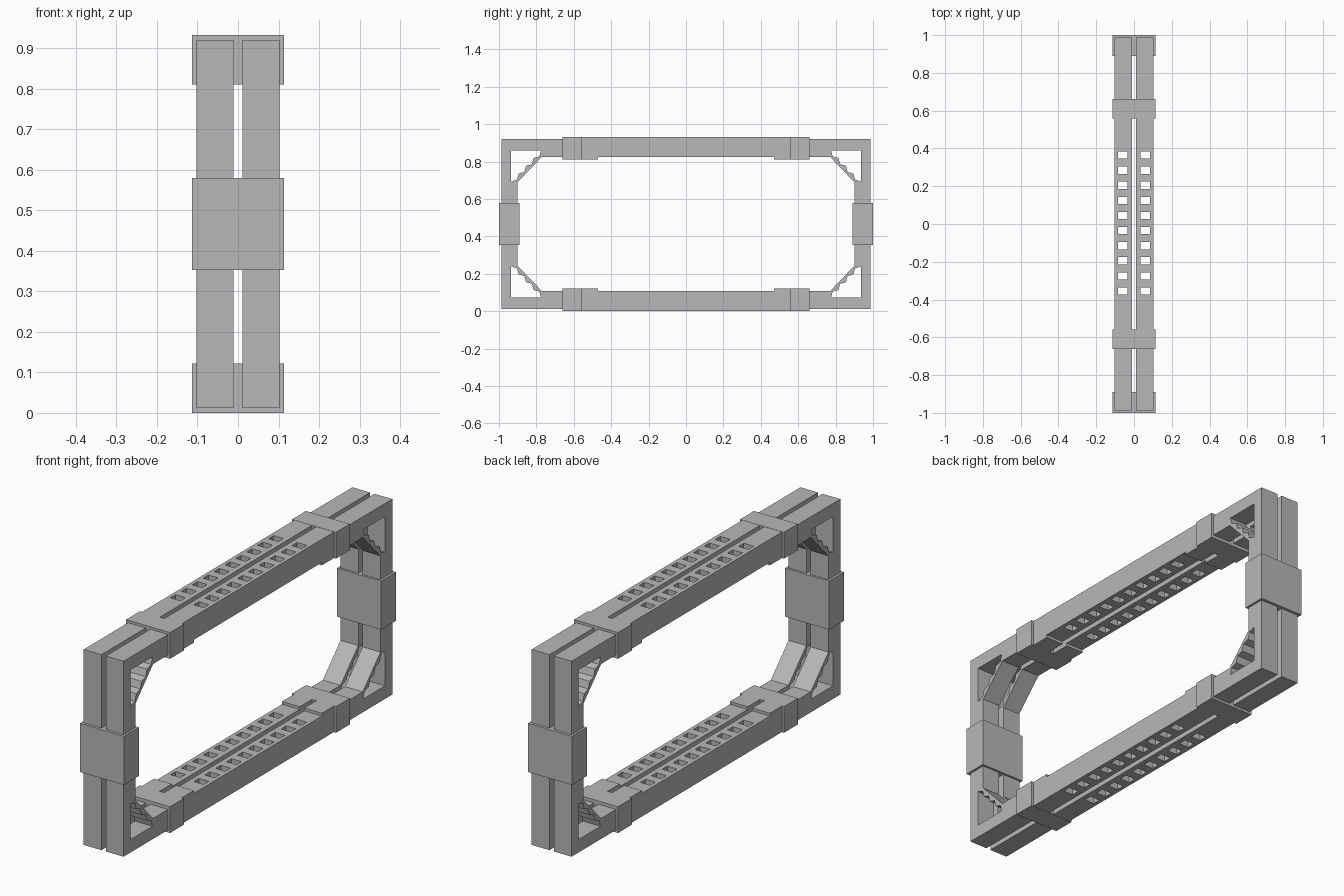
import bpy
import bmesh
from mathutils import Matrix, Vector

cube = bpy.data.objects.get("Cube")
if cube:
    bpy.data.objects.remove(cube, do_unlink=True)

grey = bpy.data.materials.new("light_grey")
grey.use_nodes = True
colour = (0.48, 0.48, 0.48, 1)
grey.diffuse_color = colour
grey.node_tree.nodes["Principled BSDF"].inputs["Base Color"].default_value = colour

MID_Z = 0.466
CORNERS = [(1, 1), (-1, 1), (-1, -1), (1, -1)]


def link(name, mesh):
    obj = bpy.data.objects.new(name, mesh)
    bpy.context.collection.objects.link(obj)
    mesh.materials.clear()
    mesh.materials.append(grey)
    return obj


def boxes(name, items):
    """One mesh made of boxes given as (centre, size)."""
    bm = bmesh.new()
    for centre, size in items:
        bmesh.ops.create_cube(bm, size=1,
                              matrix=Matrix.Translation(centre) @ Matrix.Diagonal((*size, 1)))
    mesh = bpy.data.meshes.new(name)
    bm.to_mesh(mesh)
    bm.free()
    return link(name, mesh)


def four_way(quarter):
    """Closed loop from one quarter, mirrored about both axes."""
    loop = []
    for sy, sz in CORNERS:
        part = [(sy * y, sz * z) for y, z in quarter]
        loop += part if sy * sz > 0 else part[::-1]
    return loop


def ring(name, loops, x, width):
    """Filled outline with holes, drawn in the y-z plane and extruded along x."""
    curve = bpy.data.curves.new(name, "CURVE")
    curve.dimensions = "2D"
    curve.fill_mode = "BOTH"
    curve.extrude = width / 2
    for loop in loops:
        spline = curve.splines.new("POLY")
        spline.points.add(len(loop) - 1)
        for point, (y, z) in zip(spline.points, loop):
            point.co = (y, z, 0, 1)
        spline.use_cyclic_u = True
    temp = bpy.data.objects.new(name + "_outline", curve)
    bpy.context.collection.objects.link(temp)
    dg = bpy.context.evaluated_depsgraph_get()
    mesh = bpy.data.meshes.new_from_object(temp.evaluated_get(dg))
    bpy.data.objects.remove(temp, do_unlink=True)
    bm = bmesh.new()
    bm.from_mesh(mesh)
    bmesh.ops.remove_doubles(bm, verts=bm.verts, dist=1e-5)
    turn = Matrix(((0, 0, 1, x), (1, 0, 0, 0), (0, 1, 0, MID_Z), (0, 0, 0, 1)))
    bmesh.ops.transform(bm, matrix=turn, verts=bm.verts)
    bmesh.ops.recalc_face_normals(bm, faces=bm.faces)
    for face in bm.faces:
        face.smooth = False
    bm.to_mesh(mesh)
    bm.free()
    return link(name, mesh)


# Frame outline: thicker along the middle of the long sides, braced corners
outer = four_way([(0.987, 0.4545), (0.66, 0.4545), (0.66, 0.465)])
inner = four_way([(0.90, 0.224), (0.77, 0.359), (0.56, 0.359),
                  (0.56, 0.344), (0.47, 0.344), (0.47, 0.357)])

# Corner pocket with a ribbed back on the diagonal brace
start, end = Vector((0.775, 0.394)), Vector((0.935, 0.227))
pocket = [Vector((0.935, 0.394)), start]
RIBS = 4
for i in range(RIBS):
    pocket.append(start.lerp(end, (i + 0.5) / RIBS) - Vector((0.011, 0.011)))
    pocket.append(start.lerp(end, (i + 1) / RIBS))
pockets = [[(sy * p.x, sz * p.y) for p in pocket] for sy, sz in CORNERS]

# Square holes through the long sides
cutter = boxes("hole_cutter", [
    ((sx * 0.06, 0.005 + (i - 4.5) * 0.08, MID_Z), (0.05, 0.038, 1.2))
    for sx in (-1, 1) for i in range(10)])
cutter.hide_render = True

for side, sx in (("left", 1), ("right", -1)):
    rail = ring(side + "_frame", [outer, inner] + pockets, sx * 0.057, 0.091)
    cut = rail.modifiers.new("holes", "BOOLEAN")
    cut.operation = "DIFFERENCE"
    cut.solver = "EXACT"
    cut.object = cutter
    bpy.context.view_layer.update()
    dg = bpy.context.evaluated_depsgraph_get()
    done = bpy.data.meshes.new_from_object(rail.evaluated_get(dg))
    rail.modifiers.clear()
    rail.data = done
bpy.data.objects.remove(cutter, do_unlink=True)

# Solid bands joining the two frames
for end_name, sy in (("front", -1), ("back", 1)):
    boxes(end_name + "_end_band", [((0, sy * 0.945, MID_Z), (0.226, 0.11, 0.226))])
    for level, sz in (("top", 1), ("bottom", -1)):
        boxes(f"{level}_{end_name}_band",
              [((0, sy * 0.61, MID_Z + sz * 0.405), (0.226, 0.102, 0.122))])
